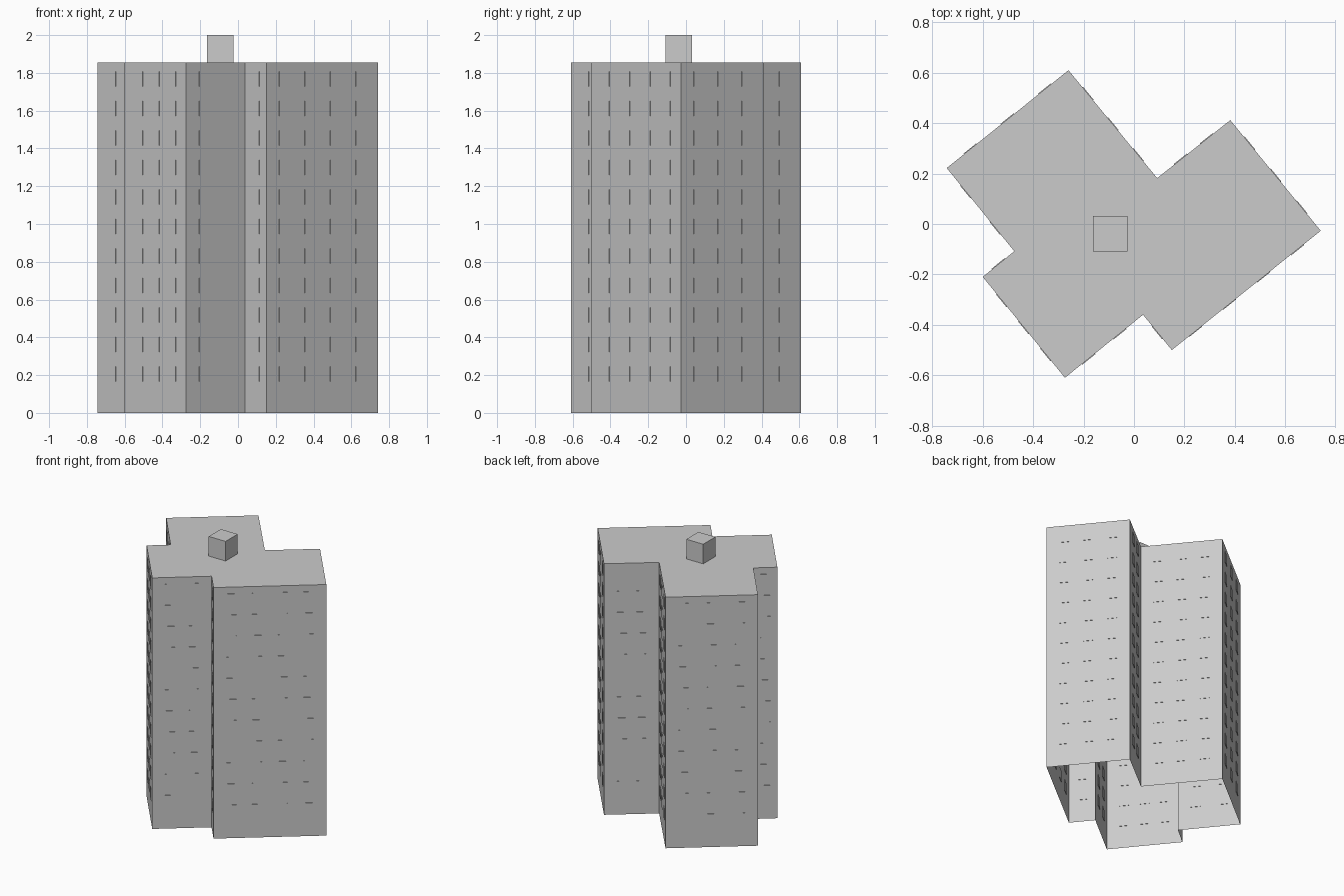
import bpy, bmesh
from mathutils import Vector, Matrix

if "Cube" in bpy.data.objects:
    bpy.data.objects.remove(bpy.data.objects["Cube"])

H = 1.855            # roof height
FLOORS, Z0, DZ = 11, 0.207, 0.156
WIN_W, WIN_H, WIN_D = 0.066, 0.079, 0.006
MARGIN = 0.12        # corner to outer window centre

# footprint, anticlockwise seen from above; third value = windows on the wall that starts here
PLAN = [(-0.26, 0.61, 3), (-0.743, 0.222, 2), (-0.475, -0.108, 1), (-0.60, -0.21, 3),
        (-0.274, -0.61, 2), (0.036, -0.36, 1), (0.15, -0.50, 4), (0.741, -0.027, 3),
        (0.382, 0.412, 2), (0.092, 0.182, 3)]


def make_object(name, bm):
    mesh = bpy.data.meshes.new(name)
    bm.to_mesh(mesh)
    bm.free()
    obj = bpy.data.objects.new(name, mesh)
    bpy.context.collection.objects.link(obj)
    return obj


def open_prism(name, pts, z0, z1):
    """Walls and a top, open underneath."""
    bm = bmesh.new()
    low = [bm.verts.new((x, y, z0)) for x, y in pts]
    top = [bm.verts.new((x, y, z1)) for x, y in pts]
    n = len(pts)
    for i in range(n):
        j = (i + 1) % n
        bm.faces.new((low[i], low[j], top[j], top[i]))
    bm.faces.new(top)
    return make_object(name, bm)


# building shell and rooftop box
open_prism("tower_shell", [(x, y) for x, y, n in PLAN], 0, H)
x0, x1, y0, y1 = -0.163, -0.025, -0.109, 0.032
open_prism("roof_box", [(x0, y0), (x1, y0), (x1, y1), (x0, y1)], H, 2.0)

# window panels, evenly spaced along each wall on every floor
bm = bmesh.new()
for i, (ax, ay, n) in enumerate(PLAN):
    bx, by, _ = PLAN[(i + 1) % len(PLAN)]
    a, b = Vector((ax, ay, 0)), Vector((bx, by, 0))
    length = (b - a).length
    along = (b - a) / length
    turn = Matrix((along, Vector((0, 0, 1)).cross(along), (0, 0, 1))).transposed().to_4x4()
    for k in range(n):
        d = length / 2 if n == 1 else MARGIN + k * (length - 2 * MARGIN) / (n - 1)
        for f in range(FLOORS):
            pos = a + along * d + Vector((0, 0, Z0 + f * DZ))
            m = Matrix.Translation(pos) @ turn @ Matrix.Diagonal((WIN_W, WIN_D, WIN_H, 1))
            bmesh.ops.create_cube(bm, size=1, matrix=m)
make_object("windows", bm)
